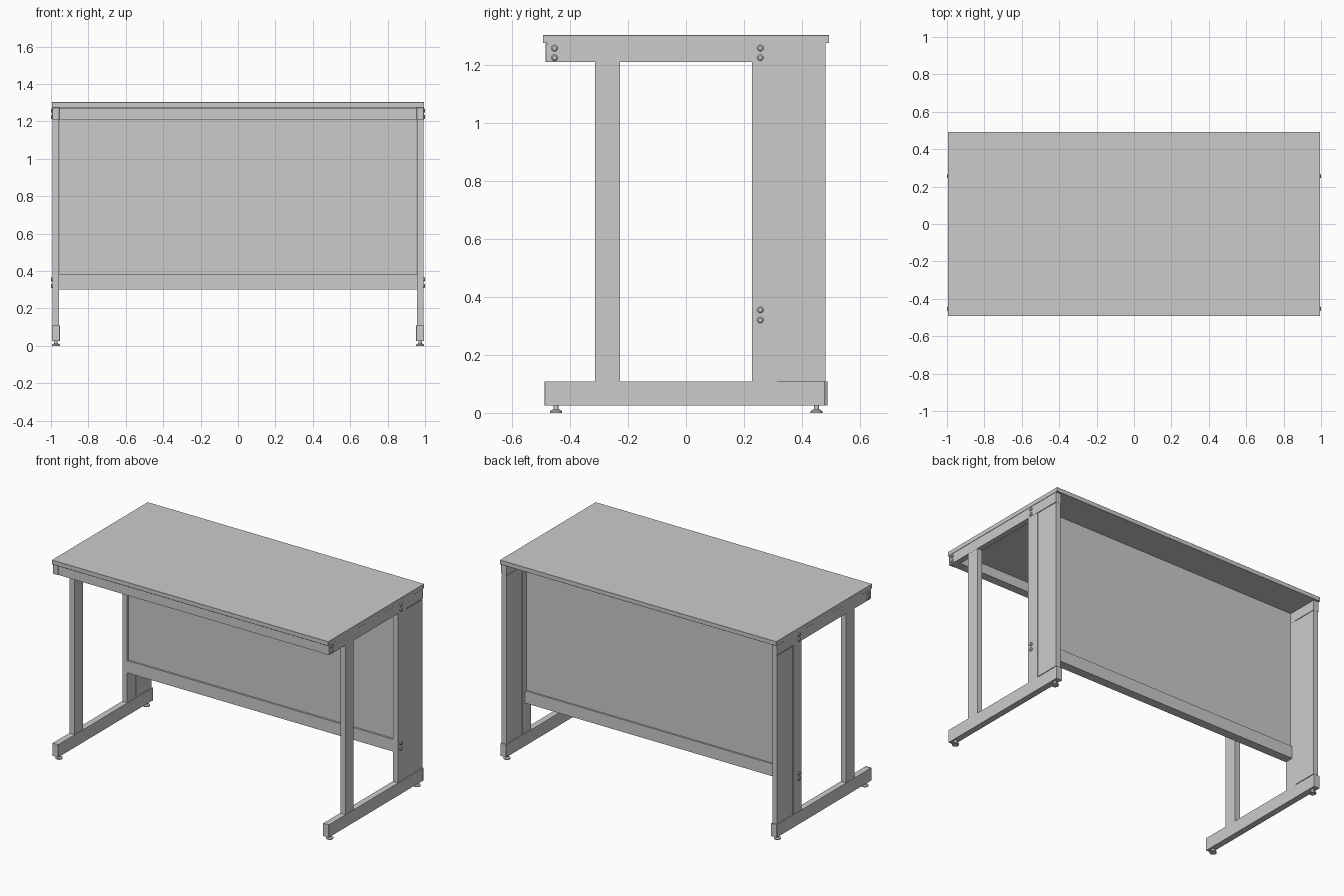
import bpy, bmesh
from math import pi
from mathutils import Matrix

if "Cube" in bpy.data.objects:
    bpy.data.objects.remove(bpy.data.objects["Cube"])


def box(name, x, y, z, bevel=0.0):
    """Box spanning the given (min, max) ranges."""
    bm = bmesh.new()
    bmesh.ops.create_cube(bm, size=1)
    for v in bm.verts:
        for i, (lo, hi) in enumerate((x, y, z)):
            v.co[i] = lo if v.co[i] < 0 else hi
    mesh = bpy.data.meshes.new(name)
    bm.to_mesh(mesh)
    bm.free()
    ob = bpy.data.objects.new(name, mesh)
    bpy.context.collection.objects.link(ob)
    if bevel:
        mod = ob.modifiers.new("edge", 'BEVEL')
        mod.width = bevel
        mod.segments = 1
    return ob


def turned(name, sections, matrix, sides=24):
    """Stack of cones: (z0, z1, r0, r1), placed by a matrix."""
    bm = bmesh.new()
    for z0, z1, r0, r1 in sections:
        bmesh.ops.create_cone(bm, cap_ends=True, segments=sides, radius1=r0, radius2=r1,
                              depth=z1 - z0, matrix=Matrix.Translation((0, 0, (z0 + z1) / 2)))
    bm.transform(matrix)
    mesh = bpy.data.meshes.new(name)
    bm.to_mesh(mesh)
    bm.free()
    ob = bpy.data.objects.new(name, mesh)
    bpy.context.collection.objects.link(ob)
    bpy.ops.object.select_all(action='DESELECT')
    ob.select_set(True)
    bpy.context.view_layer.objects.active = ob
    bpy.ops.object.shade_smooth_by_angle(angle=pi / 6)
    return ob


def mirrored(ob):
    """Repeat a right-hand part on the left."""
    ob.modifiers.new("left_side", 'MIRROR')
    return ob


# Table top
box("table_top", (-0.995, 0.995), (-0.493, 0.493), (1.274, 1.302), 0.001)

# Cross members: front rail, modesty panel and its lower beam
box("front_rail", (-0.957, 0.957), (-0.48, -0.425), (1.21, 1.272))
box("lower_beam", (-0.957, 0.957), (0.228, 0.286), (0.302, 0.382))
box("modesty_panel", (-0.955, 0.955), (0.24, 0.275), (0.382, 1.274))

# Side frames
mirrored(box("top_side_rail", (0.956, 0.993), (-0.477, 0.481), (1.21, 1.274)))
mirrored(box("foot_rail", (0.954, 0.994), (-0.477, 0.478), (0.026, 0.108)))
mirrored(box("front_leg", (0.957, 0.992), (-0.314, -0.228), (0.108, 1.21)))
mirrored(box("rear_leg", (0.957, 0.992), (0.228, 0.314), (0.108, 1.21)))
mirrored(box("side_cover", (0.960, 0.988), (0.314, 0.480), (0.108, 1.21)))
mirrored(box("side_cover_face", (0.957, 0.991), (0.319, 0.480), (0.114, 1.204)))

# End caps on the rails
mirrored(box("top_rail_front_cap", (0.955, 0.994), (-0.484, -0.477), (1.21, 1.273), 0.001))
mirrored(box("foot_front_cap", (0.953, 0.995), (-0.487, -0.477), (0.025, 0.109), 0.001))
mirrored(box("foot_rear_cap", (0.953, 0.995), (0.478, 0.487), (0.025, 0.109), 0.001))

# Levelling feet
for label, y in (("front", -0.448), ("rear", 0.45)):
    mirrored(turned(f"{label}_levelling_foot",
                    [(0, 0.007, 0.021, 0.021), (0.007, 0.012, 0.019, 0.011),
                     (0.012, 0.03, 0.009, 0.009)],
                    Matrix.Translation((0.974, y, 0))))

# Paired bolt heads on the outer faces
for label, y, heights in (("front_rail", -0.453, (1.257, 1.224)),
                          ("rear_rail", 0.256, (1.257, 1.224)),
                          ("lower_beam", 0.256, (0.355, 0.32))):
    for z in heights:
        mirrored(turned(f"{label}_bolt",
                        [(0, 0.007, 0.011, 0.011), (0.007, 0.01, 0.011, 0.007)],
                        Matrix.Translation((0.99, y, z)) @ Matrix.Rotation(pi / 2, 4, 'Y')))
